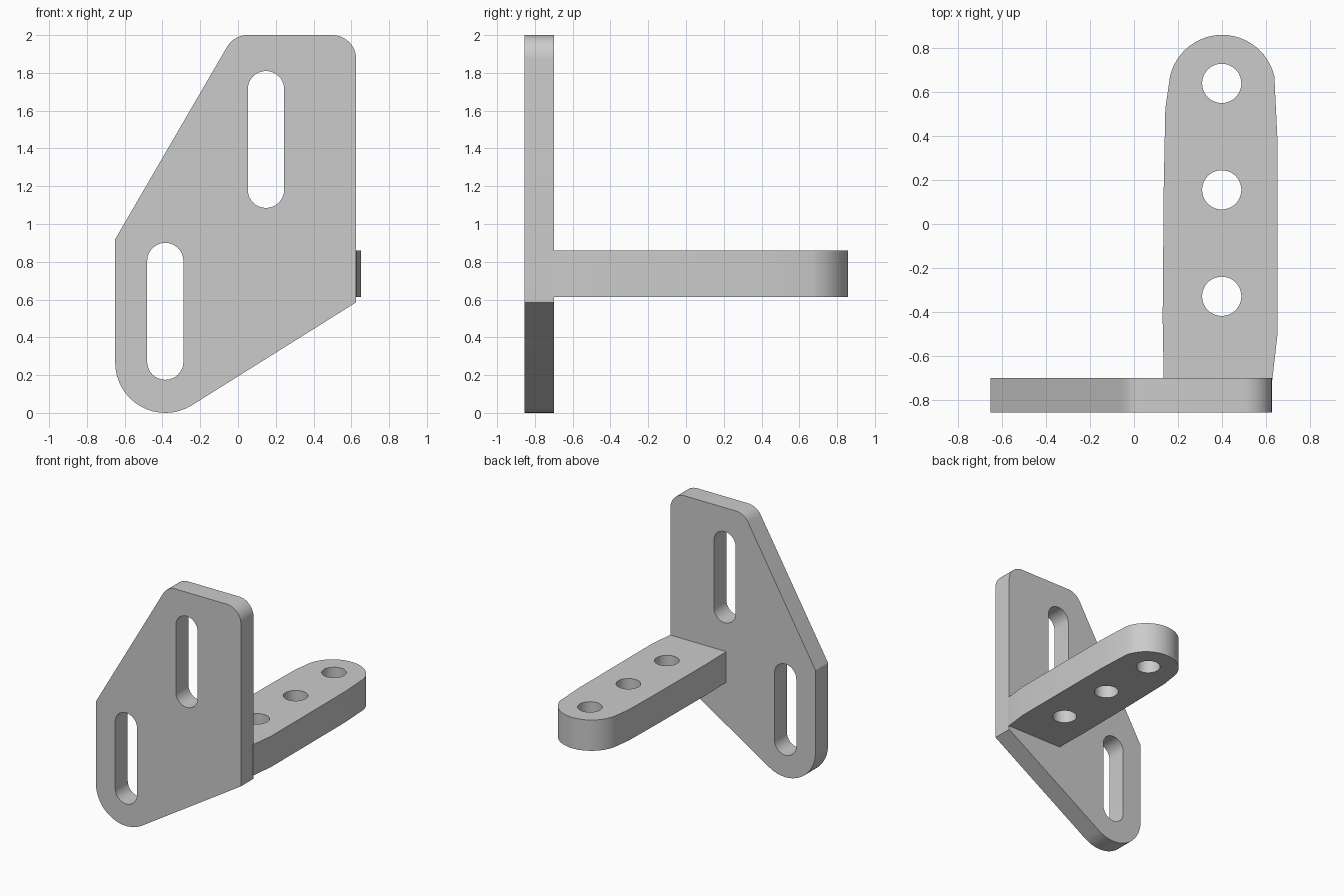
import bpy, bmesh
from math import sin, cos, radians
from mathutils import Matrix

cube = bpy.data.objects.get("Cube")
if cube:
    bpy.data.objects.remove(cube, do_unlink=True)

GREY = (0.6, 0.6, 0.6, 1)
metal = bpy.data.materials.new("plain grey")
metal.use_nodes = True
metal.diffuse_color = GREY
metal.node_tree.nodes["Principled BSDF"].inputs["Base Color"].default_value = GREY


def arc(cx, cy, r, start, end, steps=16):
    angles = [radians(start + (end - start) * i / steps) for i in range(steps + 1)]
    return [(cx + r * cos(a), cy + r * sin(a)) for a in angles]


def slot(cx, low, high, r):
    return arc(cx, high - r, r, 0, 180) + arc(cx, low + r, r, 180, 360)


def hole(cx, cy, r):
    return arc(cx, cy, r, 0, 360, 40)[:-1]


def slab(name, loops, thickness, matrix):
    """Extrude an outline with holes into a solid slab."""
    curve = bpy.data.curves.new(name, 'CURVE')
    curve.dimensions = '2D'
    curve.fill_mode = 'BOTH'
    curve.extrude = thickness / 2
    for loop in loops:
        spline = curve.splines.new('POLY')
        spline.points.add(len(loop) - 1)
        for point, (x, y) in zip(spline.points, loop):
            point.co = (x, y, 0, 1)
        spline.use_cyclic_u = True
    source = bpy.data.objects.new(name + " outline", curve)
    bpy.context.collection.objects.link(source)
    graph = bpy.context.evaluated_depsgraph_get()
    mesh = bpy.data.meshes.new_from_object(source.evaluated_get(graph))
    bpy.data.objects.remove(source, do_unlink=True)

    bm = bmesh.new()
    bm.from_mesh(mesh)
    bmesh.ops.remove_doubles(bm, verts=bm.verts, dist=0.0001)
    bmesh.ops.transform(bm, matrix=matrix, verts=bm.verts)
    bmesh.ops.recalc_face_normals(bm, faces=bm.faces)
    bm.to_mesh(mesh)
    bm.free()
    mesh.materials.clear()
    mesh.materials.append(metal)
    obj = bpy.data.objects.new(name, mesh)
    bpy.context.collection.objects.link(obj)
    bpy.ops.object.select_all(action='DESELECT')
    obj.select_set(True)
    bpy.context.view_layer.objects.active = obj
    bpy.ops.object.shade_smooth_by_angle(angle=radians(20))
    return obj


# Upright mounting plate with two slots
plate = ([(-0.65, 0.92)]
         + arc(-0.385, 0.265, 0.265, 180, 302)
         + [(0.625, 0.585)]
         + arc(0.5, 1.875, 0.125, 0, 90, 12)
         + arc(0.05, 1.875, 0.125, 90, 150, 8))
slots = [slot(0.148, 1.085, 1.81, 0.096), slot(-0.385, 0.175, 0.9, 0.096)]
upright = Matrix.Translation((0, -0.777, 0)) @ Matrix.Rotation(radians(90), 4, 'X')
slab("mounting_plate", [plate] + slots, 0.158, upright)

# Horizontal arm with a rounded tip and three round holes
arm = ([(0.135, -0.71), (0.627, -0.71), (0.65, -0.51), (0.65, 0.4)]
       + arc(0.4, 0.615, 0.243, 13, 167, 24)
       + [(0.142, 0.52), (0.135, 0.17), (0.13, -0.43)])
holes = [hole(0.398, y, 0.089) for y in (-0.328, 0.155, 0.638)]
slab("support_arm", [arm] + holes, 0.245, Matrix.Translation((0, 0, 0.737)))
